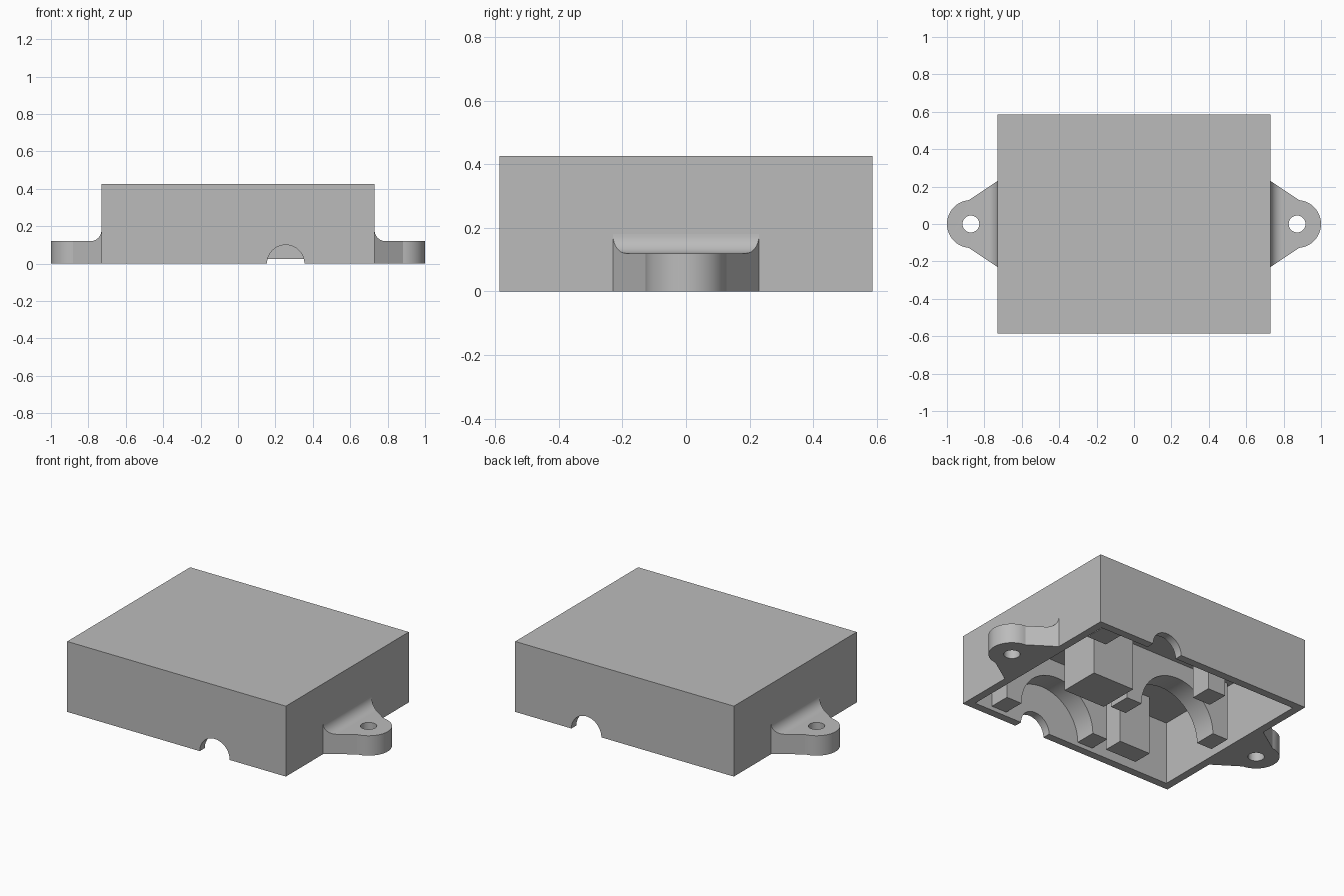
import bpy, bmesh, math

cube = bpy.data.objects.get("Cube")
if cube:
    bpy.data.objects.remove(cube, do_unlink=True)

grey = bpy.data.materials.new("matte grey")
grey.use_nodes = True
grey.diffuse_color = (0.5, 0.5, 0.5, 1)
grey.node_tree.nodes["Principled BSDF"].inputs["Base Color"].default_value = (0.5, 0.5, 0.5, 1)

HX, HY, TOP = 0.73, 0.586, 0.425
WALL, CEILING, RIB_Z = 0.048, 0.38, 0.025


def prism(name, points, axis, low, high):
    """Extrude a closed profile along y (profile in x, z) or z (profile in x, y)."""
    bm = bmesh.new()
    place = (lambda a, b: (a, low, b)) if axis == "y" else (lambda a, b: (a, b, low))
    face = bm.faces.new([bm.verts.new(place(a, b)) for a, b in points])
    new = bmesh.ops.extrude_face_region(bm, geom=[face])["geom"]
    d = high - low
    bmesh.ops.translate(bm, verts=[v for v in new if isinstance(v, bmesh.types.BMVert)],
                        vec=(0, d, 0) if axis == "y" else (0, 0, d))
    bmesh.ops.recalc_face_normals(bm, faces=bm.faces)
    mesh = bpy.data.meshes.new(name)
    bm.to_mesh(mesh)
    bm.free()
    mesh.materials.append(grey)
    obj = bpy.data.objects.new(name, mesh)
    bpy.context.collection.objects.link(obj)
    return obj


def arc(cx, cy, r, start, end, n=32):
    angles = [math.radians(start + (end - start) * i / n) for i in range(n + 1)]
    return [(cx + r * math.cos(a), cy + r * math.sin(a)) for a in angles]


def rect(x0, x1, y0, y1):
    return [(x0, y0), (x1, y0), (x1, y1), (x0, y1)]


def boolean(obj, cutter, operation="DIFFERENCE"):
    """Apply a boolean and discard the cutter."""
    mod = obj.modifiers.new("cut", "BOOLEAN")
    mod.operation, mod.object, mod.solver = operation, cutter, "EXACT"
    bpy.ops.object.select_all(action="DESELECT")
    bpy.context.view_layer.objects.active = obj
    obj.select_set(True)
    bpy.ops.object.modifier_apply(modifier=mod.name)
    bpy.data.objects.remove(cutter, do_unlink=True)


def smooth(obj):
    bpy.ops.object.select_all(action="DESELECT")
    bpy.context.view_layer.objects.active = obj
    obj.select_set(True)
    bpy.ops.object.shade_smooth_by_angle(angle=math.radians(25))


# Hollow housing, open underneath, with a cable notch in front and back walls
housing = prism("housing", rect(-HX, HX, -HY, HY), "z", 0, TOP)
ix, iy = HX - WALL, HY - WALL
boolean(housing, prism("cavity", rect(-ix, ix, -iy, iy), "z", -0.1, CEILING))
notch = [(0.355, -0.1)] + arc(0.255, 0, 0.1, 0, 180) + [(0.155, -0.1)]
for side in (-1, 1):
    y = side * (HY - WALL / 2)
    boolean(housing, prism("notch_cutter", notch, "y", y - 0.04, y + 0.04))
smooth(housing)

# Screw tabs with a fillet against the housing
for side, label in ((1, "left"), (-1, "right")):
    outline = [(HX, -0.23)] + arc(0.872, 0, 0.128, -85, 85) + [(HX, 0.23)]
    profile = [(HX, 0), (1.05, 0), (1.05, 0.12)] + arc(HX + 0.06, 0.18, 0.06, 270, 180, 12)
    flip = lambda pts: [(side * a, b) for a, b in pts]
    tab = prism(label + "_screw_tab", flip(profile), "y", -0.4, 0.4)
    boolean(tab, prism("outline_cutter", flip(outline), "z", -0.1, 0.4), "INTERSECT")
    hole = arc(0.872, 0, 0.045, 0, 360)[:-1]
    boolean(tab, prism("hole_cutter", flip(hole), "z", -0.1, 0.4))
    smooth(tab)

# Ribs with half-round saddles
for name, cx, y0, y1 in (("front_saddle", 0.205, -0.54, -0.41),
                         ("middle_saddle", -0.3, -0.125, 0.01)):
    outer, inner = 0.358, 0.255
    shape = ([(cx + outer, CEILING), (cx + outer, RIB_Z)] + arc(cx, RIB_Z, inner, 0, 180)
             + [(cx - outer, RIB_Z), (cx - outer, CEILING)])
    smooth(prism(name, shape, "y", y0, y1))

# Square support posts hanging from the ceiling
posts = {"centre_post": (0.09, 0.37, -0.15, 0.10),
         "front_post": (-0.43, -0.22, -0.50, -0.38),
         "back_post": (-0.34, -0.22, 0.24, 0.37),
         "corner_post": (0.52, 0.65, 0.38, 0.51)}
for name, bounds in posts.items():
    prism(name, rect(*bounds), "z", RIB_Z, CEILING)
